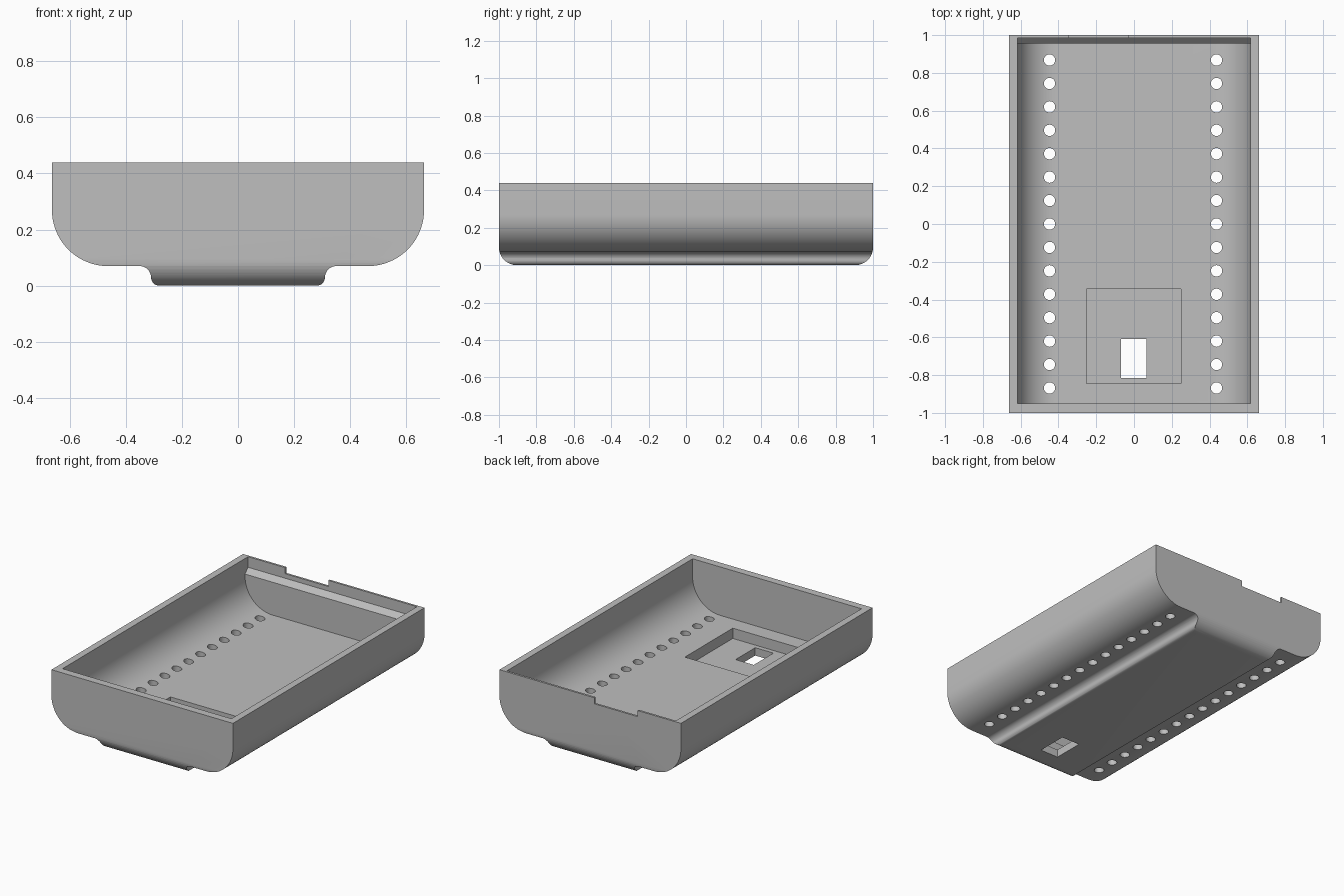
import bpy, bmesh, math
from mathutils import Vector

if "Cube" in bpy.data.objects:
    bpy.data.objects.remove(bpy.data.objects["Cube"])

W, H = 0.663, 0.44          # half width and height of the tray
IW, FLOOR = 0.617, 0.12     # cavity half width and floor level

grey = bpy.data.materials.new("plain_grey")
grey.diffuse_color = (0.52, 0.52, 0.52, 1)
grey.use_nodes = True
grey.node_tree.nodes["Principled BSDF"].inputs["Base Color"].default_value = grey.diffuse_color


def arc(cx, cz, r, a0, a1, n=12):
    """Points on an arc, angles in degrees."""
    return [(cx + r * math.cos(math.radians(a0 + (a1 - a0) * i / n)),
             cz + r * math.sin(math.radians(a0 + (a1 - a0) * i / n))) for i in range(n + 1)]


def mirrored(half):
    """Close a right-hand half profile with its mirror image."""
    return half + [(-x, z) for x, z in reversed(half)]


def prism(name, profile, lo, hi, axis="y"):
    """Extrude a closed profile along y (x-z profile) or x (y-z profile)."""
    bm = bmesh.new()
    place = (lambda p, d: (p[0], d, p[1])) if axis == "y" else (lambda p, d: (d, p[0], p[1]))
    face = bm.faces.new([bm.verts.new(place(p, lo)) for p in profile])
    new = bmesh.ops.extrude_face_region(bm, geom=[face])["geom"]
    shift = Vector((0, hi - lo, 0)) if axis == "y" else Vector((hi - lo, 0, 0))
    bmesh.ops.translate(bm, vec=shift, verts=[v for v in new if isinstance(v, bmesh.types.BMVert)])
    bmesh.ops.recalc_face_normals(bm, faces=bm.faces)
    return make(name, bm)


def make(name, bm):
    mesh = bpy.data.meshes.new(name)
    bm.to_mesh(mesh)
    bm.free()
    mesh.materials.append(grey)
    ob = bpy.data.objects.new(name, mesh)
    bpy.context.collection.objects.link(ob)
    return ob


def box(name, x0, x1, y0, y1, z0, z1):
    return prism(name, [(x0, z0), (x1, z0), (x1, z1), (x0, z1)], y0, y1)


def cut(target, tool, operation="DIFFERENCE"):
    """Apply a boolean and remove the helper."""
    tool.hide_render = True
    mod = target.modifiers.new("cut", "BOOLEAN")
    mod.operation, mod.solver, mod.object = operation, "EXACT", tool
    bpy.context.view_layer.objects.active = target
    bpy.ops.object.modifier_apply(modifier=mod.name)
    bpy.data.objects.remove(tool)


# Outer shell: rounded lower corners and a raised foot along the middle
outer = (arc(0.28, 0.03, 0.03, -90, 0, 6)
         + arc(0.35, 0.03, 0.04, 180, 90, 8)
         + arc(W - 0.2, 0.27, 0.2, -90, 0, 20)
         + [(W, H)])
tray = prism("tray", mirrored(outer), -1, 1)

# Rounded front and back ends of the foot
ends = arc(0.905, 0.095, 0.095, -90, 0, 12) + [(1, 0.6)]
cut(tray, prism("end_rounding", mirrored(ends), -1, 1, "x"), "INTERSECT")

# Cavity with rounded floor corners
inner = arc(IW - 0.2, FLOOR + 0.2, 0.2, -90, 0, 20) + [(IW, 0.6)]
cut(tray, prism("cavity", mirrored(inner), -0.95, 0.955))

# Sloped ledge that thins the top of the back wall
ledge = [(0.9, 0.337), (0.955, 0.337), (0.986, 0.37), (0.986, 0.6), (0.9, 0.6)]
cut(tray, prism("ledge", ledge, -IW, IW, "x"))

# Notch in the back rim
cut(tray, box("rim_notch", -0.347, -0.03, 0.97, 1.1, 0.4, 0.6))

# Square pocket in the floor and the window through it
cut(tray, box("pocket", -0.252, 0.25, -0.845, -0.345, 0.052, 0.3))
cut(tray, box("window", -0.068, 0.065, -0.815, -0.61, -0.1, 0.2))

# Two rows of round holes
bm = bmesh.new()
for x in (-0.447, 0.437):
    for i in range(15):
        made = bmesh.ops.create_cone(bm, cap_ends=True, segments=24, radius1=0.03,
                                     radius2=0.03, depth=0.4)
        bmesh.ops.translate(bm, vec=(x, -0.868 + i * 0.124, 0.1), verts=made["verts"])
cut(tray, make("holes", bm))

# Smooth curves, sharp edges
bpy.ops.object.select_all(action="DESELECT")
tray.select_set(True)
bpy.context.view_layer.objects.active = tray
bpy.ops.object.shade_smooth_by_angle(angle=math.radians(30))
